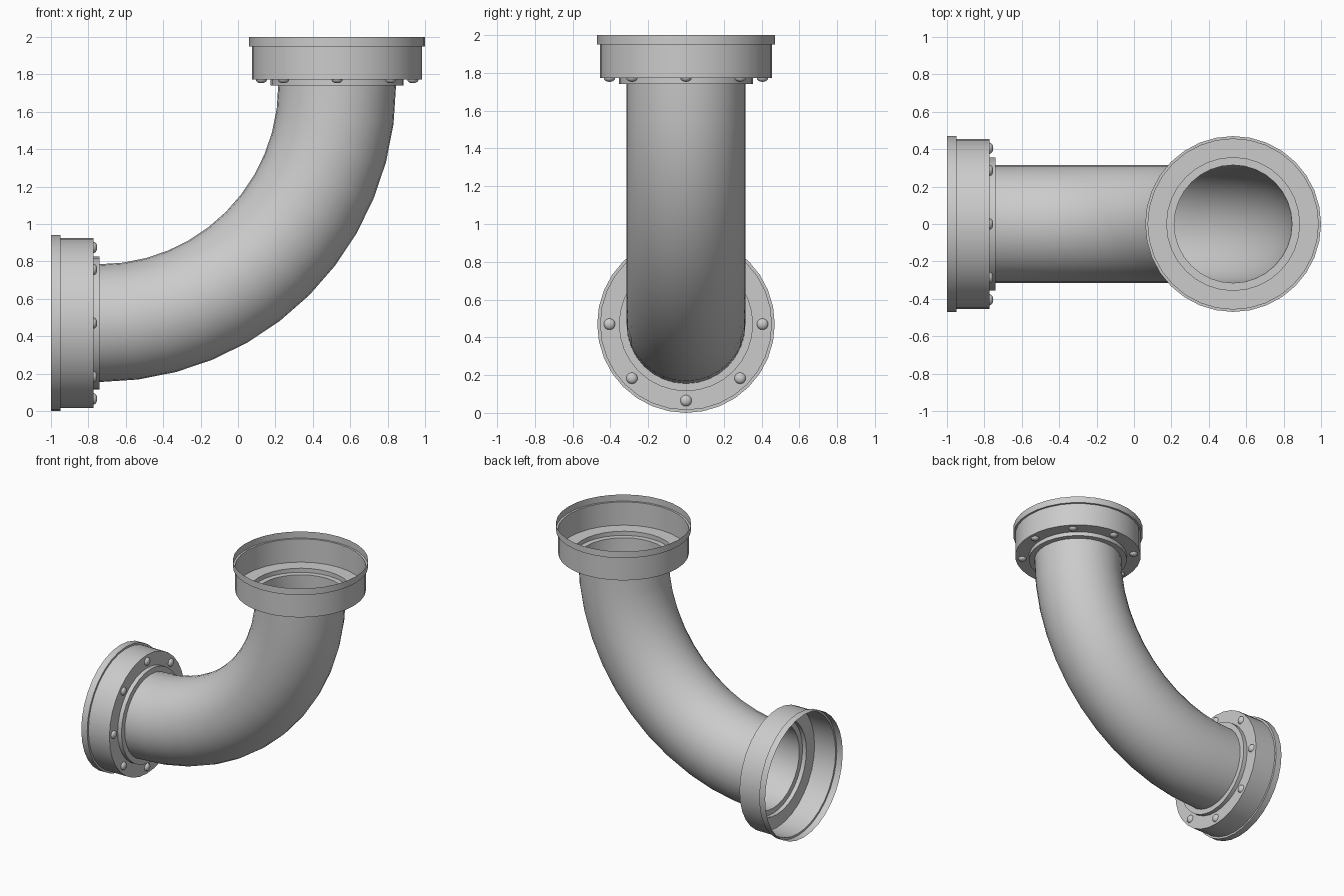
import bpy, bmesh
from math import sin, cos, pi, radians
from mathutils import Matrix, Vector

if "Cube" in bpy.data.objects:
    bpy.data.objects.remove(bpy.data.objects["Cube"])

SIDES = 32
AXIS = 0.47      # height of the side opening, also the rim radius
BEND = 1.27      # bend radius of the centre line


def finish(bm, name):
    bmesh.ops.recalc_face_normals(bm, faces=bm.faces[:])
    mesh = bpy.data.meshes.new(name)
    bm.to_mesh(mesh)
    bm.free()
    ob = bpy.data.objects.new(name, mesh)
    bpy.context.collection.objects.link(ob)
    bpy.ops.object.select_all(action='DESELECT')
    ob.select_set(True)
    bpy.context.view_layer.objects.active = ob
    bpy.ops.object.shade_smooth_by_angle(angle=radians(35))
    return ob


def loft(bm, frames):
    """Skin circles given as (centre, axis u, axis v, radius)."""
    rings = []
    for c, u, v, r in frames:
        rings.append([bm.verts.new(c + u * (r * cos(2 * pi * i / SIDES)) + v * (r * sin(2 * pi * i / SIDES)))
                      for i in range(SIDES)])
    for a, b in zip(rings, rings[1:]):
        for i in range(SIDES):
            j = (i + 1) % SIDES
            bm.faces.new((a[i], a[j], b[j], b[i]))


# Quarter-bend pipe, open at both ends
Y = Vector((0, 1, 0))
bm = bmesh.new()
frames = []
for k in range(13):
    a = k / 12 * pi / 2
    out = Vector((sin(a), 0, -cos(a)))
    frames.append((Vector((-0.74, 0, 1.74)) + out * BEND, Y, out, 0.315))
loft(bm, frames)
finish(bm, "bent_pipe")

# Flange profile: (distance from open face, radius)
PROFILE = [(0, 0.47), (0.05, 0.47), (0.05, 0.455), (0.228, 0.455),
           (0.228, 0.355), (0.26, 0.355), (0.26, 0.315)]


def flange(name, origin, inward):
    u = Y
    v = inward.cross(u)
    bm = bmesh.new()
    loft(bm, [(origin + inward * d, u, v, r) for d, r in PROFILE])
    finish(bm, name + "_flange")
    # Ring of eight domed bolt heads on the back face
    bm = bmesh.new()
    for i in range(8):
        a = i * pi / 4
        c = origin + inward * 0.228 + (u * cos(a) + v * sin(a)) * 0.405
        rot = inward.to_track_quat('Z', 'Y').to_matrix().to_4x4()
        m = Matrix.Translation(c) @ rot @ Matrix.Diagonal((1, 1, 0.65, 1))
        new = bmesh.ops.create_uvsphere(bm, u_segments=16, v_segments=8, radius=0.03, matrix=m)["verts"]
        hidden = [w for w in new if (w.co - c).dot(inward) < -0.001]
        bmesh.ops.delete(bm, geom=hidden, context='VERTS')
    finish(bm, name + "_bolts")


flange("side", Vector((-1, 0, AXIS)), Vector((1, 0, 0)))
flange("top", Vector((0.53, 0, 2)), Vector((0, 0, -1)))
